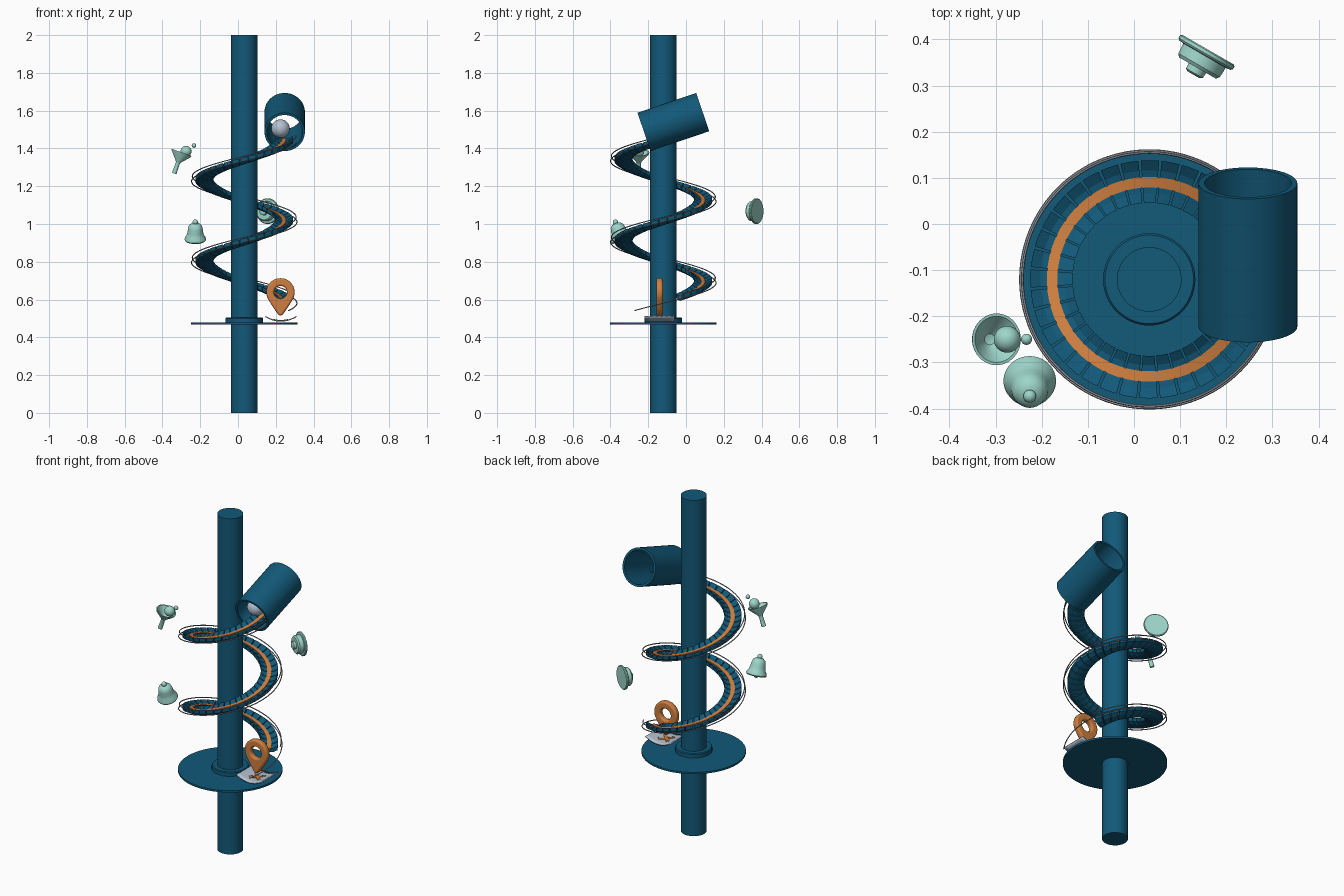
import bpy, bmesh, math
from mathutils import Vector, Matrix

if "Cube" in bpy.data.objects:
    bpy.data.objects.remove(bpy.data.objects["Cube"])

CX, CY = 0.033, -0.12           # pole centre
PITCH, START_Z = 0.43, 1.445    # spiral drop per turn, height at angle 0


def material(name, rgb):
    m = bpy.data.materials.new(name)
    m.use_nodes = True
    m.diffuse_color = (*rgb, 1)
    m.node_tree.nodes["Principled BSDF"].inputs["Base Color"].default_value = (*rgb, 1)
    return m


TEAL = material("deep teal", (0.006, 0.1, 0.19))
ORANGE = material("orange", (0.62, 0.21, 0.05))
MINT = material("mint", (0.34, 0.67, 0.59))
PALE = material("pale steel", (0.46, 0.54, 0.64))
GREY = material("rail grey", (0.3, 0.33, 0.37))


def finish(name, bm, mat, smooth=True):
    bmesh.ops.recalc_face_normals(bm, faces=bm.faces)
    me = bpy.data.meshes.new(name)
    bm.to_mesh(me)
    bm.free()
    ob = bpy.data.objects.new(name, me)
    bpy.context.collection.objects.link(ob)
    me.materials.append(mat)
    if smooth:
        bpy.ops.object.select_all(action='DESELECT')
        ob.select_set(True)
        bpy.context.view_layer.objects.active = ob
        bpy.ops.object.shade_smooth_by_angle(angle=math.radians(35))
    return ob


def loft(bm, rings, closed=False):
    """Skin a list of point rings; cap the ends unless the loft is closed."""
    vs = [[bm.verts.new(p) for p in ring] for ring in rings]
    n = len(vs[0])
    for a, b in zip(vs, vs[1:] + vs[:1] if closed else vs[1:]):
        for i in range(n):
            j = (i + 1) % n
            bm.faces.new((a[i], a[j], b[j], b[i]))
    if not closed:
        bm.faces.new(vs[0])
        bm.faces.new(vs[-1])


def revolve(name, profile, mat, loc, axis=(0, 0, 1), segs=48, closed=False):
    """Turn (radius, height) points about an axis through loc."""
    rot = Vector((0, 0, 1)).rotation_difference(Vector(axis)).to_matrix()
    bm = bmesh.new()
    rings = [[rot @ Vector((r * math.cos(t), r * math.sin(t), h)) + Vector(loc)
              for t in (2 * math.pi * k / segs for k in range(segs))]
             for r, h in profile]
    loft(bm, rings, closed)
    return finish(name, bm, mat)


def ball(name, radius, loc, mat):
    bm = bmesh.new()
    bmesh.ops.create_uvsphere(bm, u_segments=32, v_segments=16, radius=radius,
                              matrix=Matrix.Translation(loc))
    return finish(name, bm, mat)


def spiral_point(deg, r, dz=0):
    t = math.radians(deg)
    return Vector((CX + r * math.cos(t), CY + r * math.sin(t),
                   START_Z + PITCH * deg / 360 + dz))


def sweep(bm, section, a, b, steps):
    loft(bm, [[spiral_point(a + (b - a) * k / steps, r, z) for r, z in section]
              for k in range(steps + 1)])


# Pole, floor disc and collar
revolve("pole", [(0.07, 0), (0.07, 2)], TEAL, (CX, CY, 0))
revolve("floor_disc", [(0.282, 0.468), (0.282, 0.479)], TEAL, (CX, CY, 0), segs=96)
revolve("collar", [(0.1, 0.476), (0.1, 0.5), (0.096, 0.505)], TEAL, (CX, CY, 0), segs=64)

# Spiral track of separate dished slats
top = [(0.166, 0.016), (0.186, 0.004), (0.21, 0), (0.236, 0.004), (0.258, 0.016)]
slat = top + [(r, z - 0.022) for r, z in reversed(top)]
bm = bmesh.new()
for k in range(70):
    a = 4 - 10 * k
    sweep(bm, slat, a, a - 8.8, 2)
finish("track_slats", bm, TEAL, smooth=False)

# Centre stripe
bm = bmesh.new()
sweep(bm, [(0.199, -0.003), (0.222, -0.003), (0.222, 0.005), (0.199, 0.005)], 4, -695, 210)
finish("track_stripe", bm, ORANGE)

# Outer guide rails
for name, radius, height, end in (("upper_rail", 0.275, 0.022, -696),
                                  ("lower_rail", 0.279, -0.004, -753)):
    bm = bmesh.new()
    circle = [(radius + 0.003 * math.cos(k * math.pi / 3),
               height + 0.003 * math.sin(k * math.pi / 3)) for k in range(6)]
    sweep(bm, circle, 2, end, 210)
    finish(name, bm, GREY)

# Tilted launch tube and marble
revolve("launch_tube", [(0.107, -0.164), (0.107, 0.164), (0.094, 0.164), (0.094, -0.164)],
        TEAL, (0.247, -0.067, 1.54), (0, 0.95, 0.32), 64, closed=True)
ball("marble", 0.049, (0.225, -0.15, 1.505), PALE)


# Map sheet with a cross mark
def sheet(name, length, width, angle, lift, thick, mat):
    bm = bmesh.new()
    bmesh.ops.create_grid(bm, x_segments=14, y_segments=6, size=0.5)
    turn = Matrix.Rotation(math.radians(angle), 3, 'Z')
    for v in bm.verts:
        v.co = turn @ Vector((v.co.x * length, v.co.y * width, 0))
        v.co.z = 0.486 + lift + 0.026 * (v.co.x / 0.085) ** 2
        v.co += Vector((0.227, -0.14, 0))
    ob = finish(name, bm, mat)
    mod = ob.modifiers.new("thickness", 'SOLIDIFY')
    mod.thickness = thick
    mod.offset = 0


sheet("map_sheet", 0.165, 0.16, 0, 0, 0.006, PALE)
for side, angle in (("left", 45), ("right", -45)):
    sheet("cross_mark_" + side, 0.09, 0.018, angle, 0.004, 0.004, ORANGE)

# Location marker: teardrop outline with a round hole, rounded edges
cu = bpy.data.curves.new("marker_pin", 'CURVE')
cu.dimensions, cu.fill_mode = '2D', 'BOTH'
cu.extrude, cu.bevel_depth, cu.bevel_resolution, cu.offset = 0.007, 0.01, 3, -0.01
outer = [(0.075 * math.cos(t), 0.075 * math.sin(t))
         for t in (math.radians(-25 + 230 * k / 36) for k in range(37))]
outer += [(-0.045, -0.07), (-0.012, -0.118), (0, -0.124), (0.012, -0.118), (0.045, -0.07)]
hole = [(0.034 * math.cos(k * math.pi / 16), -0.034 * math.sin(k * math.pi / 16))
        for k in range(32)]
for pts in (outer, hole):
    sp = cu.splines.new('POLY')
    sp.points.add(len(pts) - 1)
    for p, (x, y) in zip(sp.points, pts):
        p.co = (x, y, 0, 1)
    sp.use_cyclic_u = True
pin = bpy.data.objects.new("marker_pin", cu)
bpy.context.collection.objects.link(pin)
cu.materials.append(ORANGE)
pin.location = (0.225, -0.14, 0.638)
pin.rotation_euler = (math.pi / 2, 0, 0)
bpy.ops.object.select_all(action='DESELECT')
pin.select_set(True)
bpy.context.view_layer.objects.active = pin
bpy.ops.object.convert(target='MESH')
bpy.ops.object.shade_smooth_by_angle(angle=math.radians(40))

# Bell, leaning forward
lean = Vector((0, -0.34, 0.94)).normalized()
bell_base = Vector((-0.226, -0.338, 0.912))
revolve("bell", [(0.046, 0.008), (0.053, 0), (0.057, 0.006), (0.055, 0.016), (0.046, 0.03),
                 (0.041, 0.048), (0.039, 0.068), (0.034, 0.084), (0.022, 0.095), (0.004, 0.099)],
        MINT, bell_base, lean)
ball("bell_knob", 0.014, bell_base + lean * 0.104, MINT)
ball("bell_clapper", 0.014, bell_base, MINT)

# Funnel with two droplets
revolve("funnel", [(0.013, -0.115), (0.011, -0.06), (0.014, -0.05), (0.054, -0.004), (0.056, 0.003),
                   (0.05, 0.003), (0.012, -0.04), (0.003, -0.042)],
        MINT, (-0.299, -0.25, 1.376), (0.34, 0, 0.94))
ball("large_droplet", 0.029, (-0.275, -0.25, 1.385), MINT)
ball("small_droplet", 0.012, (-0.233, -0.25, 1.415), MINT)

# Stepped push button at the back
revolve("push_button", [(0.064, -0.007), (0.068, -0.004), (0.068, 0.003), (0.064, 0.007),
                        (0.053, 0.008), (0.052, 0.032), (0.046, 0.039), (0.022, 0.039),
                        (0.021, 0.052), (0.015, 0.056)],
        MINT, (0.157, 0.372, 1.068), (-0.5, -0.866, 0))
